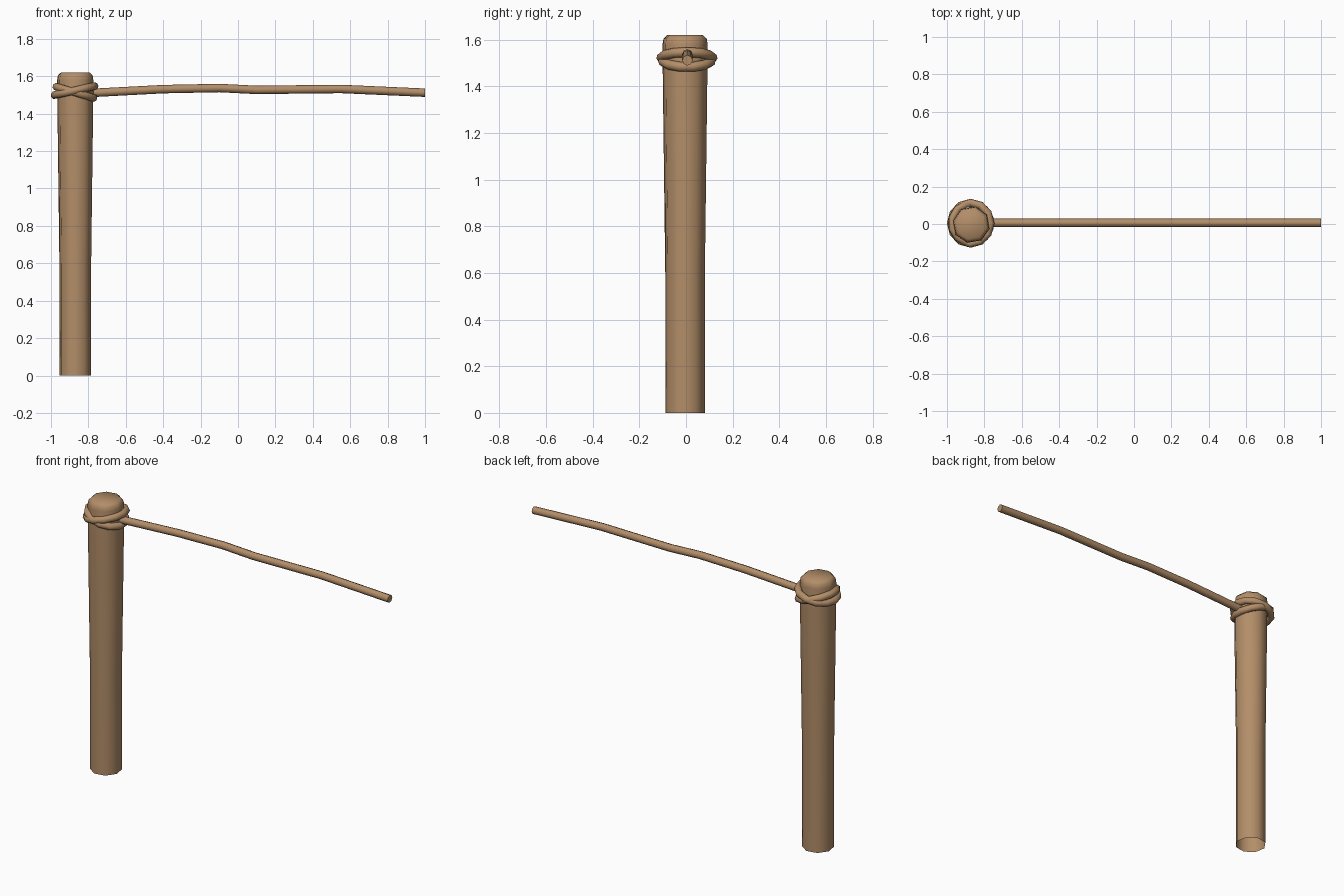
import bpy, bmesh
from math import sin, cos, pi, radians

if "Cube" in bpy.data.objects:
    bpy.data.objects.remove(bpy.data.objects["Cube"])

CX, CY = -0.87, -0.004


def material(name, rgb):
    m = bpy.data.materials.new(name)
    m.diffuse_color = (*rgb, 1)
    m.use_nodes = True
    m.node_tree.nodes["Principled BSDF"].inputs["Base Color"].default_value = m.diffuse_color
    return m


wood = material("wood", (0.45, 0.27, 0.14))


def finish(obj, angle):
    bpy.ops.object.select_all(action='DESELECT')
    obj.select_set(True)
    bpy.context.view_layer.objects.active = obj
    if obj.type == 'CURVE':
        bpy.ops.object.convert(target='MESH')
        obj = bpy.context.object
    bpy.ops.object.shade_smooth_by_angle(angle=radians(angle))


def lathe(name, profile, sides, turn):
    # Stacked polygon rings, open at the base, capped on top
    bm = bmesh.new()
    rings = []
    for r, z in profile:
        rings.append([bm.verts.new((CX + r * cos(turn + 2 * pi * i / sides),
                                    CY + r * sin(turn + 2 * pi * i / sides), z))
                      for i in range(sides)])
    for a, b in zip(rings, rings[1:]):
        for i in range(sides):
            j = (i + 1) % sides
            bm.faces.new((a[i], a[j], b[j], b[i]))
    bm.faces.new(rings[-1])
    me = bpy.data.meshes.new(name)
    bm.to_mesh(me)
    bm.free()
    obj = bpy.data.objects.new(name, me)
    bpy.context.collection.objects.link(obj)
    me.materials.append(wood)
    finish(obj, 60)


def tube(name, points, radius, closed=False):
    cu = bpy.data.curves.new(name, 'CURVE')
    cu.dimensions = '3D'
    cu.bevel_depth = radius
    cu.bevel_resolution = 2
    cu.use_fill_caps = True
    sp = cu.splines.new('POLY')
    sp.points.add(len(points) - 1)
    for p, co in zip(sp.points, points):
        p.co = (*co, 1)
    sp.use_cyclic_u = closed
    obj = bpy.data.objects.new(name, cu)
    bpy.context.collection.objects.link(obj)
    cu.materials.append(wood)
    finish(obj, 60)


def loop(name, cx, r, z, tilt, turn, n=12):
    # Tilted rope ring around the post head
    pts = []
    for i in range(n):
        a = turn + 2 * pi * i / n
        pts.append((cx + r * cos(a), 0.004 + r * 1.03 * sin(a), z + tilt * cos(a)))
    tube(name, pts, 0.021, True)


# Post, slightly flared towards the rounded head
lathe("post", [(0.087, 0), (0.087, 0.6), (0.098, 1.45), (0.099, 1.58),
               (0.095, 1.605), (0.078, 1.62)], 8, radians(32.5))

# Rope stretched from the post
tube("rope", [(-0.78, 0.006, 1.511), (-0.4, 0.006, 1.531), (-0.1, 0.006, 1.537),
              (0.1, 0.006, 1.527), (0.55, 0.006, 1.532), (1.0, 0.006, 1.512)], 0.0225)

# Two crossing rope loops
loop("rope_loop_upper", -0.874, 0.107, 1.523, 0.024, 0)
loop("rope_loop_lower", -0.872, 0.103, 1.514, -0.031, pi / 12)
